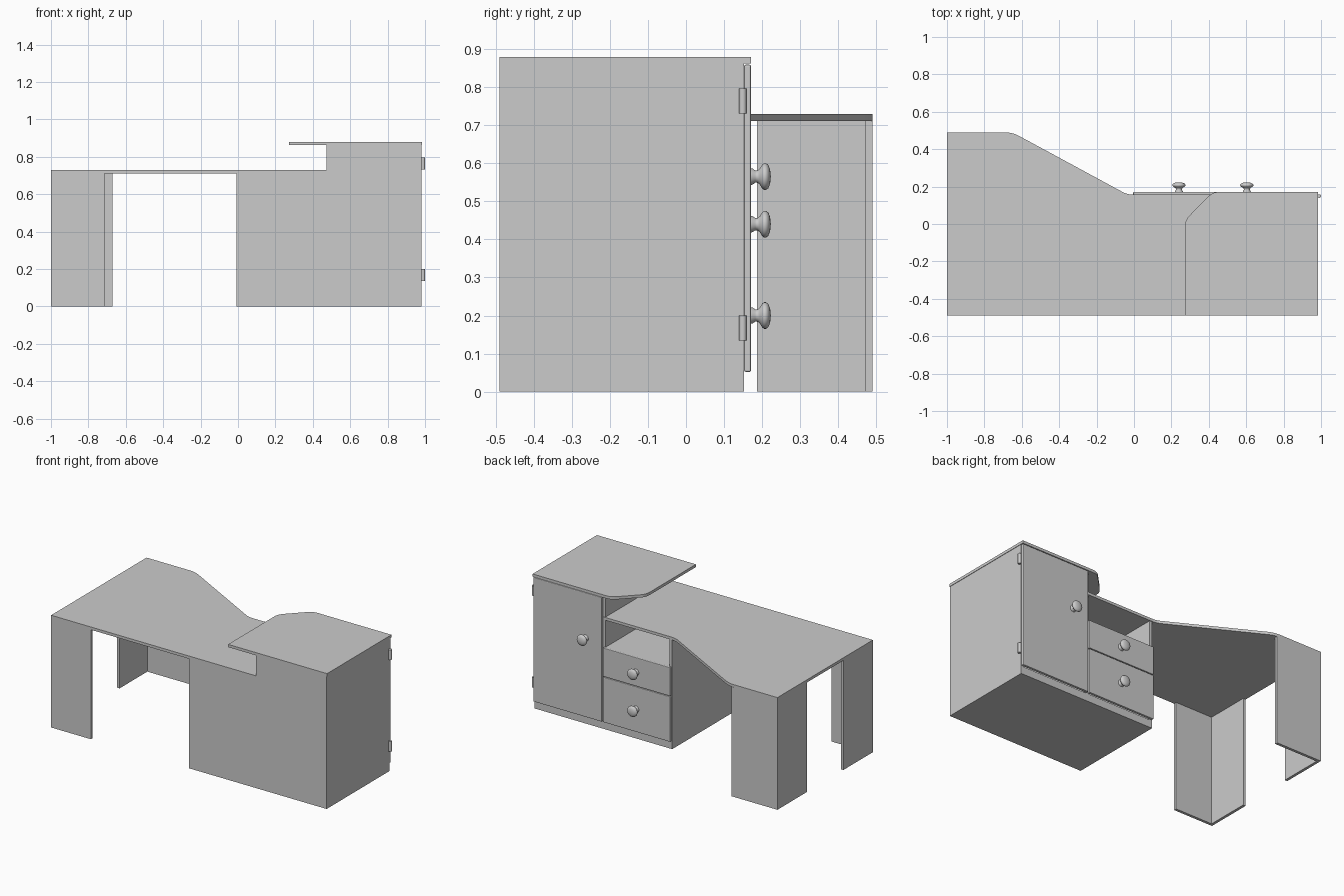
import bpy, bmesh, math
from mathutils import Vector

if "Cube" in bpy.data.objects:
    bpy.data.objects.remove(bpy.data.objects["Cube"])

T = 0.018            # board thickness
BACK, FACE, FRONT = -0.49, 0.153, 0.171   # y of rear wall, carcass face, door face
DESK, TOP = 0.711, 0.862                  # undersides of the two tops


def finish(name, bm):
    bmesh.ops.recalc_face_normals(bm, faces=bm.faces)
    me = bpy.data.meshes.new(name)
    bm.to_mesh(me)
    bm.free()
    ob = bpy.data.objects.new(name, me)
    bpy.context.collection.objects.link(ob)
    return ob


def prism(name, outline, z0, z1):
    bm = bmesh.new()
    face = bm.faces.new([bm.verts.new((x, y, z0)) for x, y in outline])
    ext = bmesh.ops.extrude_face_region(bm, geom=[face])
    verts = [g for g in ext["geom"] if isinstance(g, bmesh.types.BMVert)]
    bmesh.ops.translate(bm, verts=verts, vec=(0, 0, z1 - z0))
    return finish(name, bm)


def box(name, x0, x1, y0, y1, z0, z1, bevel=0):
    ob = prism(name, [(x0, y0), (x1, y0), (x1, y1), (x0, y1)], z0, z1)
    if bevel:
        mod = ob.modifiers.new("soft_edge", "BEVEL")
        mod.width, mod.segments = bevel, 2
    return ob


def fillet(corners, steps=5):
    # corners: (x, y, setback); setback 0 stays sharp
    pts = []
    for i, (x, y, r) in enumerate(corners):
        p = Vector((x, y))
        if not r:
            pts.append(p)
            continue
        a = Vector(corners[i - 1][:2])
        b = Vector(corners[(i + 1) % len(corners)][:2])
        a = p + (a - p).normalized() * r
        b = p + (b - p).normalized() * r
        for k in range(steps + 1):
            t = k / steps
            pts.append(a * (1 - t) ** 2 + p * 2 * t * (1 - t) + b * t * t)
    return pts


def lathe(name, profile, loc, along_y, sides=24):
    # profile: (radius, height), closed by fans where the radius is 0
    bm = bmesh.new()
    vs = [bm.verts.new((r, 0, h)) for r, h in profile]
    es = [bm.edges.new(p) for p in zip(vs, vs[1:])]
    bmesh.ops.spin(bm, geom=vs + es, cent=(0, 0, 0), axis=(0, 0, 1),
                   angle=2 * math.pi, steps=sides)
    bmesh.ops.remove_doubles(bm, verts=bm.verts, dist=1e-5)
    ob = finish(name, bm)
    ob.location = loc
    if along_y:
        ob.rotation_euler.x = -math.pi / 2
    bpy.ops.object.select_all(action="DESELECT")
    ob.select_set(True)
    bpy.context.view_layer.objects.active = ob
    bpy.ops.object.shade_smooth_by_angle(angle=math.radians(40))
    return ob


# Work surface and raised side top
prism("desk_top", fillet([(-1, BACK, 0), (0.49, BACK, 0), (0.49, 0.157, 0),
                          (-0.035, 0.157, 0.03), (-0.65, 0.49, 0.04), (-1, 0.49, 0)]),
      DESK, 0.729)
prism("upper_top", fillet([(0.272, BACK, 0), (0.983, BACK, 0), (0.983, FRONT, 0),
                           (0.42, FRONT, 0.035), (0.272, 0.02, 0.035)]),
      TOP, 0.88)

# L-shaped legs under the left end
for name, y, s, w in (("near", BACK, 1, 0.285), ("far", 0.49, -1, 0.33)):
    prism(name + "_leg", [(-1, y), (-1 + w, y), (-1 + w, y + s * T), (-1 + T, y + s * T),
                          (-1 + T, y + s * 0.303), (-1, y + s * 0.303)], 0, DESK)

# Cabinet carcass
box("left_side", -0.008, -0.008 + T, BACK, FACE, 0, DESK)
box("divider", 0.472, 0.49, BACK + T, FACE, 0.05, TOP)
box("right_side", 0.98 - T, 0.98, BACK, FACE, 0, TOP)
prism_back = box("drawer_back", 0.01, 0.49, BACK, BACK + T, 0, DESK)
box("cupboard_back", 0.49, 0.98 - T, BACK, BACK + T, 0, TOP)
box("cupboard_left_wall", 0.49 - T, 0.49, BACK, BACK + T, 0.729, TOP)
box("base", 0.01, 0.98 - T, BACK + T, FACE, 0, 0.05)
box("open_shelf", 0.01, 0.472, BACK + T, FACE, 0.515, 0.533)

# Door and drawer fronts
box("door", 0.487, 0.98, FACE, FRONT, 0.052, 0.859, 0.004)
box("lower_drawer_front", -0.005, 0.48, FACE, FRONT, 0.052, 0.345, 0.004)
box("upper_drawer_front", -0.005, 0.48, FACE, FRONT, 0.349, 0.535, 0.004)

# Turned knobs
KNOB = [(0, -0.002), (0.022, -0.002), (0.021, 0.004), (0.016, 0.011), (0.016, 0.017),
        (0.021, 0.023), (0.031, 0.029), (0.035, 0.034), (0.035, 0.039),
        (0.031, 0.045), (0.019, 0.05), (0, 0.052)]
for name, x, z in (("door", 0.603, 0.565), ("upper_drawer", 0.24, 0.44),
                   ("lower_drawer", 0.24, 0.2)):
    lathe(name + "_knob", KNOB, (x, FRONT, z), True)

# Door hinges
for name, z in (("lower", 0.135), ("upper", 0.731)):
    lathe(name + "_hinge", [(0, 0), (0.01, 0), (0.01, 0.065), (0, 0.065)],
          (0.99, 0.149, z), False, 16)
